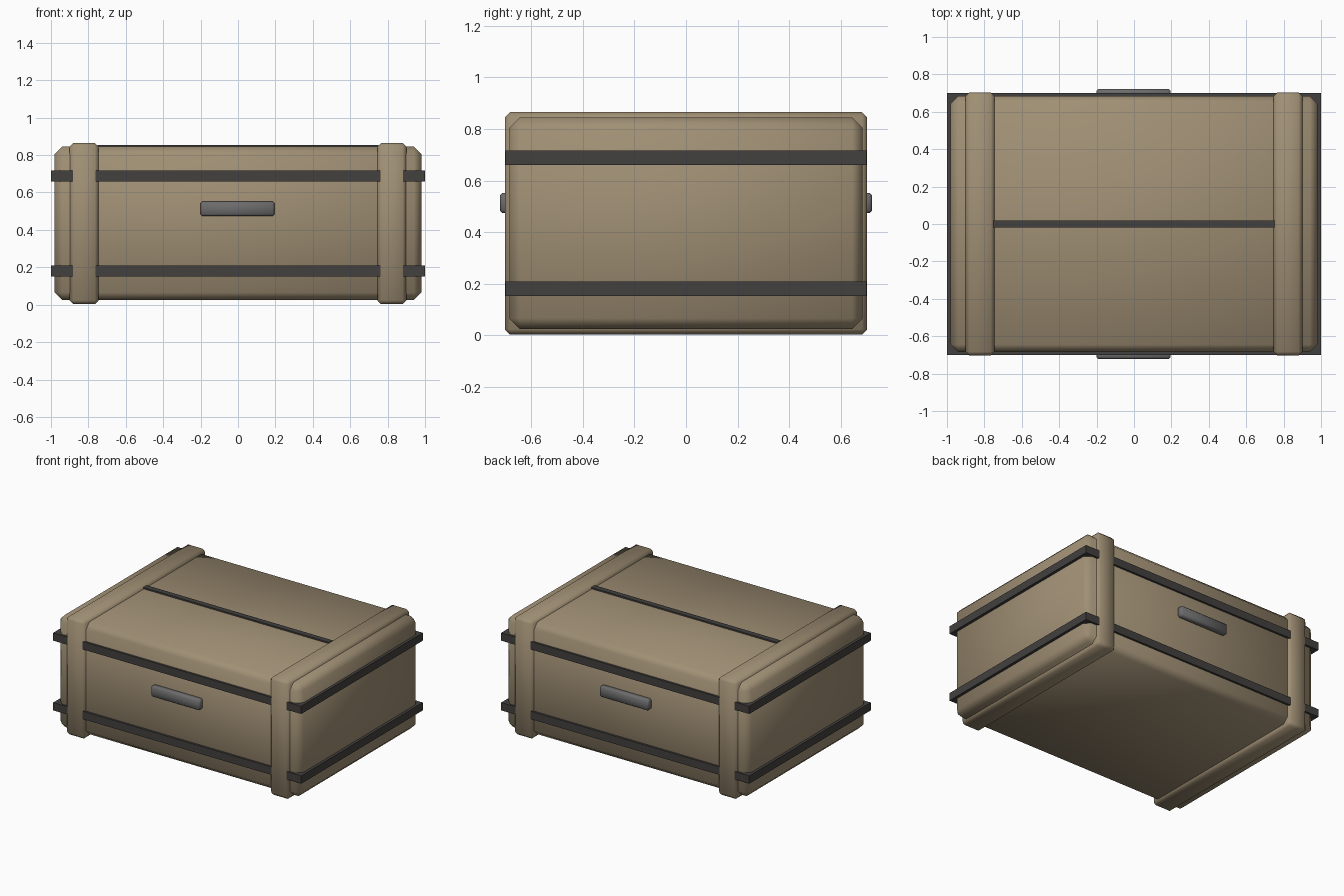
import bpy
import bmesh

if "Cube" in bpy.data.objects:
    bpy.data.objects.remove(bpy.data.objects["Cube"], do_unlink=True)


def material(name, colour, roughness=0.7):
    mat = bpy.data.materials.new(name)
    mat.use_nodes = True
    mat.diffuse_color = (*colour, 1)
    bsdf = mat.node_tree.nodes["Principled BSDF"]
    bsdf.inputs["Base Color"].default_value = (*colour, 1)
    bsdf.inputs["Roughness"].default_value = roughness
    return mat


TAN = material("tan", (0.35, 0.275, 0.175))
DARK = material("dark grey", (0.055, 0.052, 0.05))
GREY = material("mid grey", (0.15, 0.15, 0.15))


def box(name, low, high, mat, bevel=0.0):
    """Box between two corners, with softly shaded chamfered edges."""
    bm = bmesh.new()
    bmesh.ops.create_cube(bm, size=1)
    for v in bm.verts:
        v.co = [a + (c + 0.5) * (b - a) for a, b, c in zip(low, high, v.co)]
    if bevel:
        bmesh.ops.bevel(bm, geom=bm.edges[:], offset=bevel, segments=1,
                        affect="EDGES", clamp_overlap=True)
        for f in bm.faces:
            f.smooth = True
    mesh = bpy.data.meshes.new(name)
    bm.to_mesh(mesh)
    bm.free()
    mesh.materials.append(mat)
    obj = bpy.data.objects.new(name, mesh)
    bpy.context.collection.objects.link(obj)
    return obj


# Main case
box("case_body", (-0.98, -0.685, 0.025), (0.98, 0.685, 0.845), TAN, 0.04)

# Raised bands around each end
for side, s in (("left", 1), ("right", -1)):
    x0, x1 = sorted((0.745 * s, 0.9 * s))
    box(side + "_band", (x0, -0.703, 0.003), (x1, 0.703, 0.865), TAN, 0.02)

# Straps running all the way round
for level, z in (("lower", 0.152), ("upper", 0.66)):
    box(level + "_strap", (-1, -0.7, z), (1, 0.7, z + 0.057), DARK)

# Seam strip across the lid
box("lid_seam", (-0.75, -0.02, 0.83), (0.75, 0.02, 0.855), DARK)

# Handles on the front and back
for side, s in (("front", -1), ("back", 1)):
    y0, y1 = sorted((0.675 * s, 0.722 * s))
    box(side + "_handle", (-0.2, y0, 0.474), (0.195, y1, 0.552), GREY, 0.01)
